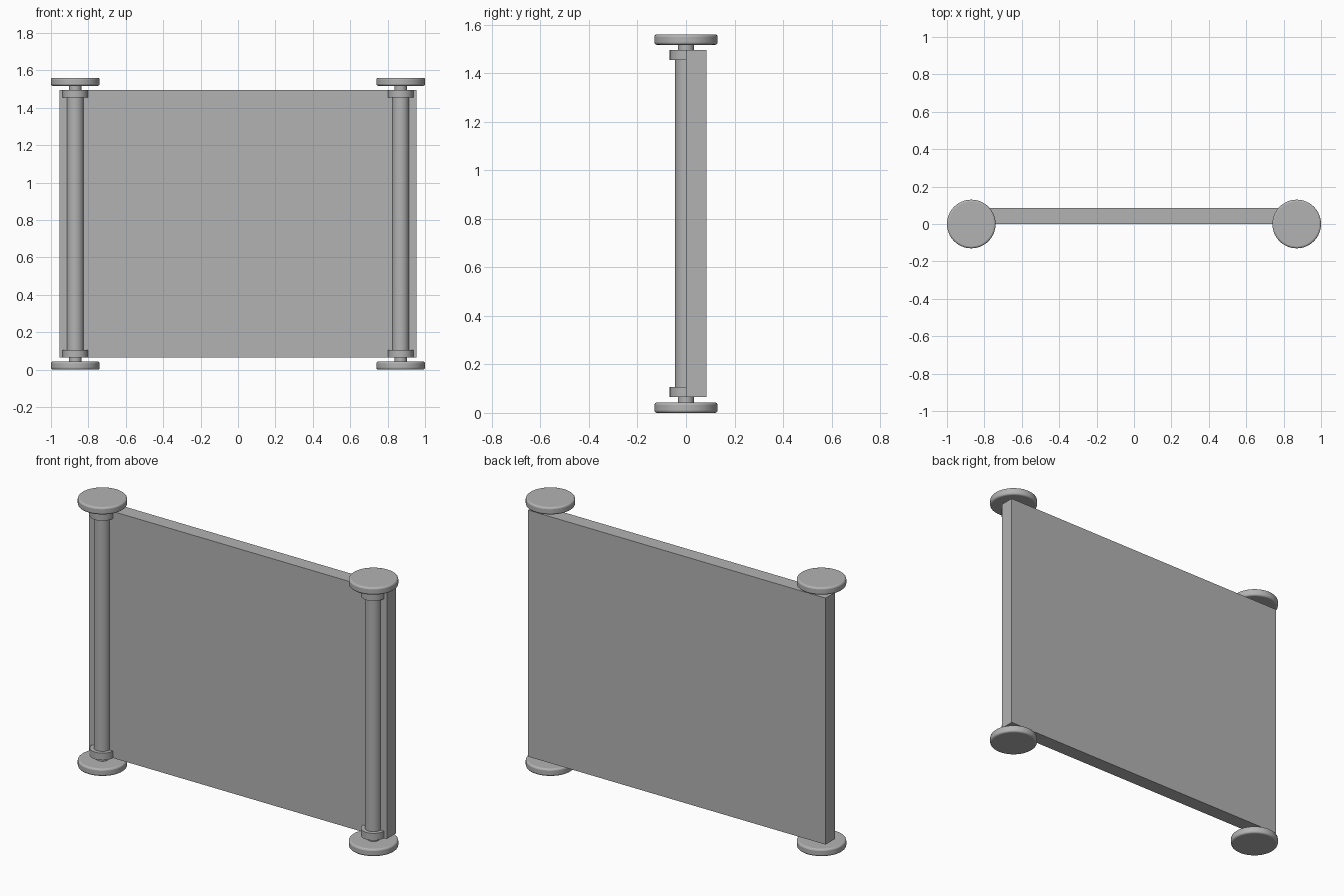
import bpy
import bmesh
import math

cube = bpy.data.objects.get("Cube")
if cube:
    bpy.data.objects.remove(cube, do_unlink=True)

GREY = (0.45, 0.45, 0.45, 1)
grey = bpy.data.materials.new("plain grey")
grey.use_nodes = True
grey.diffuse_color = GREY
grey.node_tree.nodes["Principled BSDF"].inputs["Base Color"].default_value = GREY

HEIGHT = 1.56
POST_X = 0.87


def finish(obj, name, bevel=0):
    obj.name = name
    obj.data.materials.append(grey)
    if bevel:
        mod = obj.modifiers.new("rounded rim", 'BEVEL')
        mod.width = bevel
        mod.segments = 3
        mod.limit_method = 'ANGLE'
        mod.angle_limit = math.radians(40)


def cylinder(name, x, radius, low, high, bevel=0):
    bpy.ops.mesh.primitive_cylinder_add(
        vertices=64, radius=radius, depth=high - low,
        location=(x, 0, (low + high) / 2))
    bpy.ops.object.shade_smooth_by_angle(angle=math.radians(35))
    finish(bpy.context.object, name, bevel)


# Flat panel behind the post axes
bpy.ops.mesh.primitive_cube_add(size=1, location=(0, 0.0425, HEIGHT / 2))
panel = bpy.context.object
panel.scale = (1.91, 0.085, 1.43)
bpy.ops.object.transform_apply(location=False, rotation=False, scale=True)
finish(panel, "panel")

# A post on each side, with matching fittings at both ends
for side, x in (("left", POST_X), ("right", -POST_X)):
    cylinder(side + "_post", x, 0.045, 0.08, HEIGHT - 0.08)
    for end in ("bottom", "top"):
        for part, radius, low, high, bevel in (
                ("end_disc", 0.13, 0, 0.043, 0.01),
                ("neck", 0.033, 0.03, 0.08, 0),
                ("collar", 0.067, 0.065, 0.106, 0)):
            if end == "top":
                low, high = HEIGHT - high, HEIGHT - low
            cylinder(f"{side}_{end}_{part}", x, radius, low, high, bevel)
